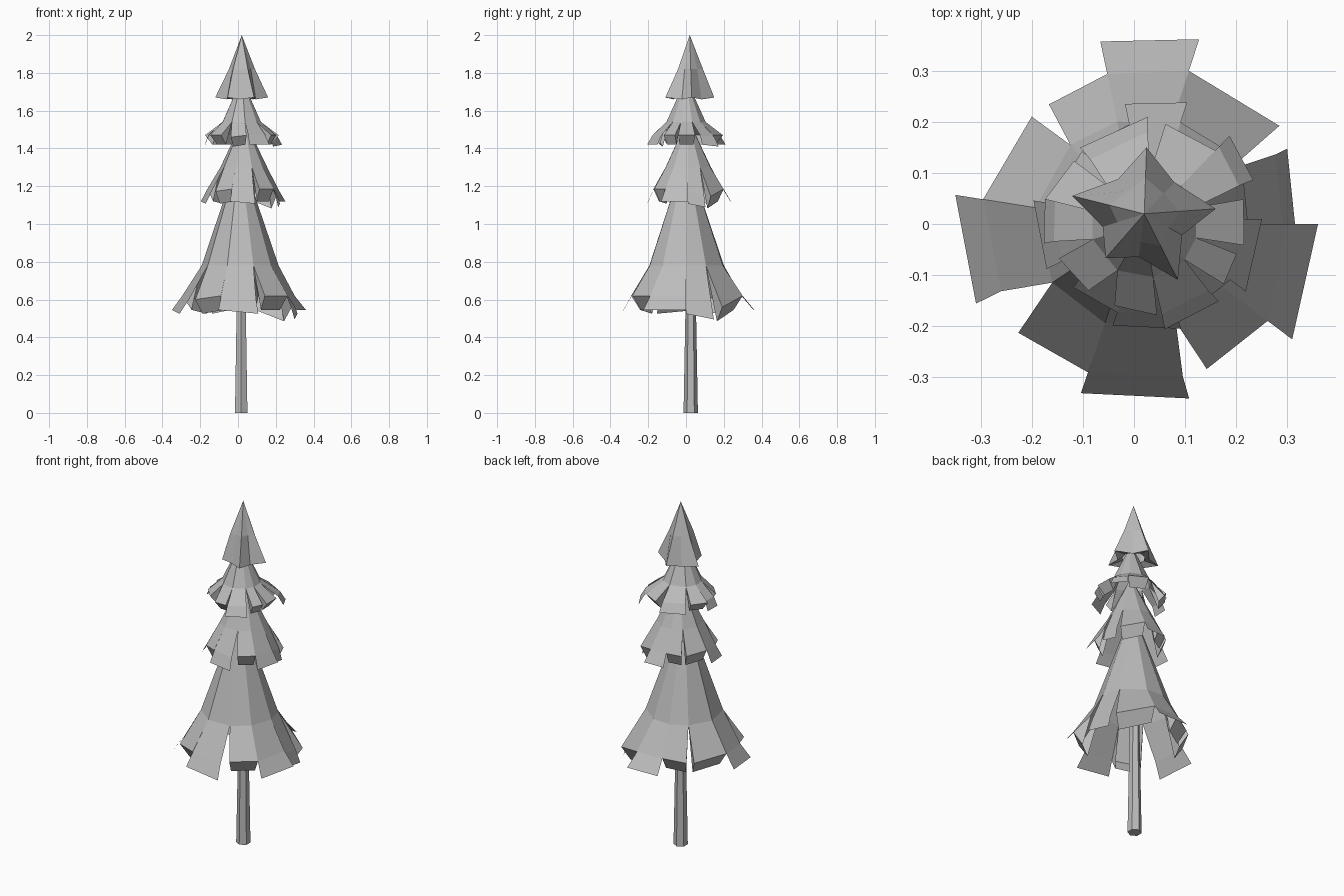
import bpy
import bmesh
from math import radians, sin, cos
from mathutils import Vector

default_cube = bpy.data.objects.get("Cube")
if default_cube:
    bpy.data.objects.remove(default_cube, do_unlink=True)

GREY = (0.5, 0.5, 0.5, 1.0)
material = bpy.data.materials.new("plain_grey")
material.use_nodes = True
material.diffuse_color = GREY
material.node_tree.nodes["Principled BSDF"].inputs["Base Color"].default_value = GREY


def finish(name, bm):
    """Turn a bmesh into a flat shaded object."""
    bmesh.ops.remove_doubles(bm, verts=bm.verts, dist=0.0005)
    bmesh.ops.recalc_face_normals(bm, faces=bm.faces)
    mesh = bpy.data.meshes.new(name)
    bm.to_mesh(mesh)
    bm.free()
    mesh.materials.append(material)
    obj = bpy.data.objects.new(name, mesh)
    bpy.context.collection.objects.link(obj)
    return obj


def polar(centre, angle, radius, z):
    a = radians(angle)
    return Vector((centre[0] + radius * cos(a), centre[1] + radius * sin(a), z))


def add_face(bm, *points):
    bm.faces.new([bm.verts.new(p) for p in points])


# Each bough: start angle, end angle, start radius, end radius,
# lip reach (positive flares out, negative folds under), extra droop at the start and end
WIDE_BOUGHS = [
    (0, 27, .28, .30, .025, .02, .05),
    (35, 72, .335, .315, -.05, .06, 0),
    (72, 102, .315, .30, .065, 0, 0),
    (102, 127, .30, .293, -.05, 0, .02),
    (135, 171, .297, .309, -.05, .02, 0),
    (171, 206, .309, .30, .055, 0, .02),
    (222, 251, .318, .307, -.05, .02, 0),
    (251, 286, .305, .31, .045, 0, .02),
    (295, 323, .313, .315, -.05, 0, 0),
    (323, 360, .315, .29, .06, 0, 0),
]
NARROW_BOUGHS = [
    (-12, 14, .20, .20, -.04, 0, 0),
    (22, 46, .20, .21, .03, 0, .01),
    (46, 78, .20, .20, -.04, 0, 0),
    (88, 130, .18, .165, .03, 0, 0),
    (138, 166, .185, .20, -.04, 0, 0),
    (166, 191, .18, .18, .02, 0, 0),
    (202, 230, .18, .17, -.04, 0, 0),
    (250, 278, .17, .18, -.04, .01, 0),
    (281, 314, .18, .18, .03, 0, 0),
    (323, 342, .195, .19, -.03, 0, 0),
]


def tier(name, centre, boughs, scale, apex_z, mid_r, mid_z, shoulder_z, lip_drop):
    """Hollow skirt: cone top, split boughs, and a lip along each bough end."""
    bm = bmesh.new()
    apex = Vector((centre[0], centre[1], apex_z))
    count = len(boughs)
    for i, (a0, a1, r0, r1, lip, droop0, droop1) in enumerate(boughs):
        # Neighbouring boughs meet on the middle ring, leaving V notches below
        before = boughs[i - 1][1] - (360 if i == 0 else 0)
        after = boughs[(i + 1) % count][0] + (360 if i == count - 1 else 0)
        m0 = polar(centre, (a0 + before) / 2, mid_r, mid_z)
        m1 = polar(centre, (a1 + after) / 2, mid_r, mid_z)
        z0, z1 = shoulder_z - droop0 * scale, shoulder_z - droop1 * scale
        s0 = polar(centre, a0, r0 * scale, z0)
        s1 = polar(centre, a1, r1 * scale, z1)
        t0 = polar(centre, a0, (r0 + lip) * scale, z0 - lip_drop)
        t1 = polar(centre, a1, (r1 + lip) * scale, z1 - lip_drop)
        add_face(bm, apex, m0, m1)
        add_face(bm, m0, s0, s1, m1)
        add_face(bm, s0, t0, t1, s1)
        # Cheeks close the ends of the folded lips
        if lip < 0:
            add_face(bm, m0, t0, s0)
            add_face(bm, m1, s1, t1)
    return finish(name, bm)


tier("bottom_branches", (.01, 0), WIDE_BOUGHS, 1, 1.38, .205, .78, .62, .075)
tier("lower_middle_branches", (.03, .01), WIDE_BOUGHS, .63, 1.56, .125, 1.3, 1.185, .065)
tier("upper_middle_branches", (.02, 0), NARROW_BOUGHS, 1, 1.77, .105, 1.54, 1.47, .05)

# Pointed crown with a five-tipped hem
bm = bmesh.new()
centre = (.02, .02)
apex = Vector((.02, .02, 2))
tips = [(4, .14), (88, .13), (166, .145), (229, .115), (297, .145)]
waist, hem, inner = [], [], []
for i, (angle, radius) in enumerate(tips):
    following = tips[(i + 1) % len(tips)][0]
    valley = angle + ((following - angle) % 360) / 2
    for a, r, z, w in ((angle, radius, 1.67, .07), (valley, .085, 1.66, .055)):
        waist.append(polar(centre, a, w, 1.82))
        hem.append(polar(centre, a, r, z))
        inner.append(polar(centre, a, .06, 1.68))
for i in range(len(hem)):
    j = (i + 1) % len(hem)
    add_face(bm, apex, waist[i], waist[j])
    add_face(bm, waist[i], hem[i], hem[j], waist[j])
    add_face(bm, hem[i], inner[i], inner[j], hem[j])
finish("crown", bm)

# Tapered six-sided trunk
bm = bmesh.new()
bmesh.ops.create_cone(bm, cap_ends=True, segments=6, radius1=.038, radius2=.018, depth=1.1)
bmesh.ops.translate(bm, verts=bm.verts, vec=(.017, .025, .55))
finish("trunk", bm)
